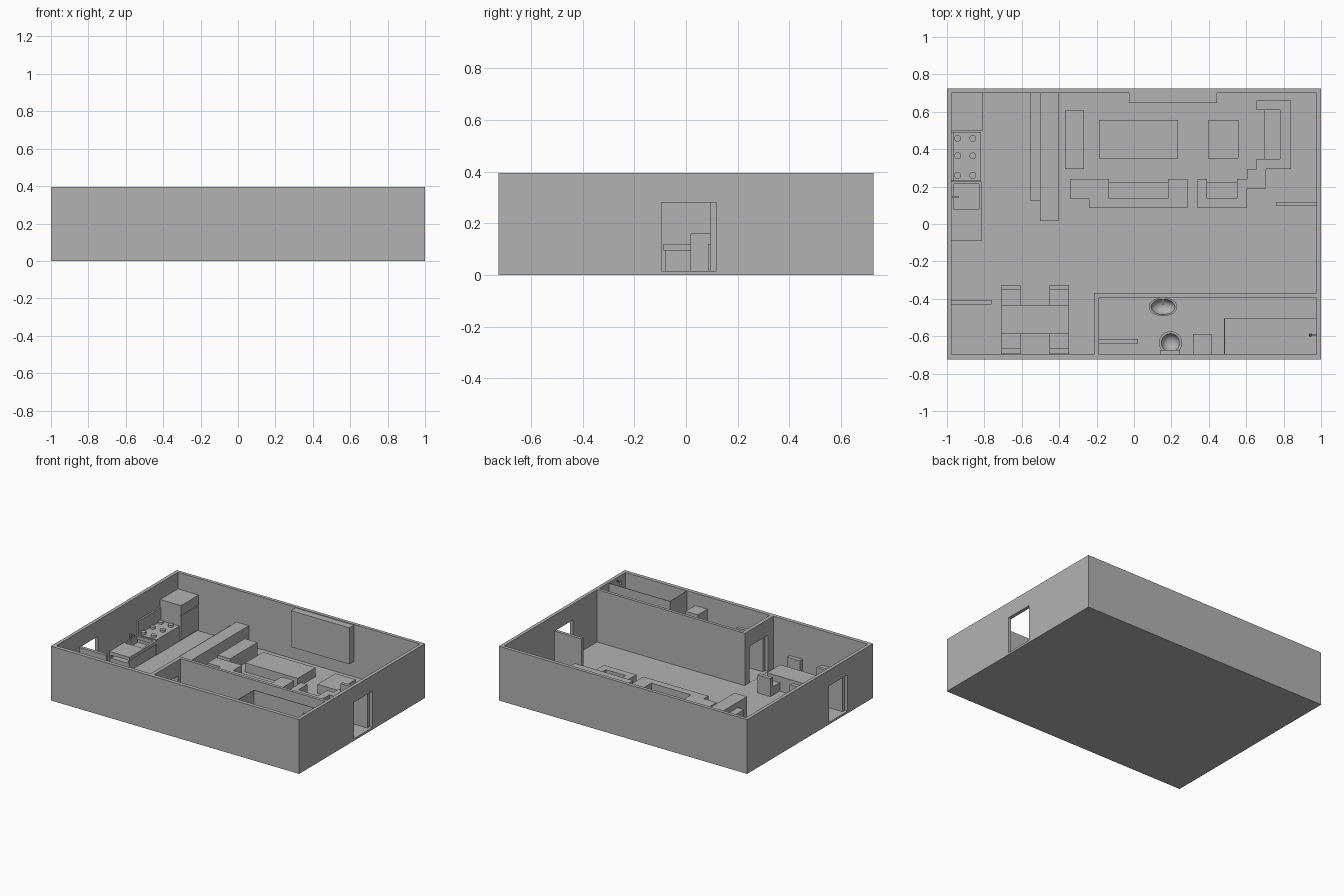
import bpy, bmesh, math
from mathutils import Vector

cube = bpy.data.objects.get("Cube")
if cube:
    bpy.data.objects.remove(cube, do_unlink=True)

grey = bpy.data.materials.new("plain grey")
grey.use_nodes = True
COL = (0.45, 0.45, 0.45, 1)
grey.diffuse_color = COL
grey.node_tree.nodes["Principled BSDF"].inputs["Base Color"].default_value = COL

FLOOR, TOP = 0.014, 0.395


def finish(name, bm, smooth=False):
    bmesh.ops.recalc_face_normals(bm, faces=bm.faces)
    me = bpy.data.meshes.new(name)
    bm.to_mesh(me)
    bm.free()
    ob = bpy.data.objects.new(name, me)
    bpy.context.collection.objects.link(ob)
    me.materials.append(grey)
    if smooth:
        bpy.ops.object.select_all(action='DESELECT')
        ob.select_set(True)
        bpy.context.view_layer.objects.active = ob
        bpy.ops.object.shade_smooth_by_angle(angle=math.radians(40))
    return ob


def add_box(bm, x0, x1, y0, y1, z0, z1):
    vs = bmesh.ops.create_cube(bm, size=1)["verts"]
    for v in vs:
        v.co = Vector(((x0 + x1) / 2 + v.co.x * (x1 - x0),
                       (y0 + y1) / 2 + v.co.y * (y1 - y0),
                       (z0 + z1) / 2 + v.co.z * (z1 - z0)))


def boxes(name, *dims):
    bm = bmesh.new()
    for d in dims:
        add_box(bm, *d)
    return finish(name, bm)


def cut(ob, *dims):
    """Subtract boxes from an object and discard the cutters."""
    for d in dims:
        c = boxes("cutter", d)
        c.hide_render = True
        m = ob.modifiers.new("cut", 'BOOLEAN')
        m.operation, m.solver, m.object = 'DIFFERENCE', 'EXACT', c
        bpy.context.view_layer.objects.active = ob
        bpy.ops.object.modifier_apply(modifier=m.name)
        bpy.data.objects.remove(c, do_unlink=True)


def lathe(name, cx, cy, profile, sx=1, sy=1, n=32):
    """Revolve (radius, z) points around a vertical axis, with oval scaling."""
    bm = bmesh.new()
    vs = [bm.verts.new((r, 0, z)) for r, z in profile]
    es = [bm.edges.new(p) for p in zip(vs, vs[1:])]
    bmesh.ops.spin(bm, geom=vs + es, cent=(0, 0, 0), axis=(0, 0, 1),
                   angle=math.tau, steps=n)
    bmesh.ops.remove_doubles(bm, verts=bm.verts, dist=1e-5)
    for v in bm.verts:
        v.co = Vector((cx + v.co.x * sx, cy + v.co.y * sy, v.co.z))
    return finish(name, bm, True)


def disc(name, x, y, r, z0, z1, n=20):
    return lathe(name, x, y, [(0, z0), (r, z0), (r, z1), (0, z1)], n=n)


# House shell: one block, hollowed into two rooms, with three doorways
shell = boxes("house_shell", (-1, 1, -0.725, 0.725, 0, TOP))
cut(shell,
    (-0.975, 0.975, -0.37, 0.70, FLOOR, 0.6),          # main room
    (-0.975, -0.215, -0.697, -0.36, FLOOR, 0.6),       # dining corner
    (-0.187, 0.975, -0.697, -0.392, FLOOR, 0.6),       # bathroom
    (0.95, 1.1, -0.095, 0.118, FLOOR + 0.001, 0.28),   # right doorway
    (-1.1, -0.95, -0.43, -0.217, FLOOR + 0.001, 0.28),   # left doorway
    (-0.25, -0.15, -0.638, -0.425, FLOOR + 0.001, 0.28))  # bathroom doorway

# Open door leaves
boxes("right_door", (0.76, 0.977, 0.095, 0.118, FLOOR, 0.28))
boxes("left_door", (-0.977, -0.763, -0.43, -0.407, FLOOR, 0.28))
boxes("bathroom_door", (-0.19, 0.022, -0.638, -0.615, FLOOR, 0.28))

# Kitchen run: fridge, stove, counter with basin
boxes("fridge", (-0.975, -0.817, 0.497, 0.70, FLOOR, 0.275),
      (-0.817, -0.807, 0.497, 0.70, FLOOR + 0.01, 0.195),
      (-0.817, -0.807, 0.497, 0.70, 0.203, 0.275))
boxes("stove", (-0.975, -0.817, 0.23, 0.492, FLOOR, 0.125),
      (-0.975, -0.963, 0.23, 0.492, 0.125, 0.222))
for x in (-0.943, -0.862):
    for y in (0.26, 0.365, 0.458):
        disc("burner", x, y, 0.018, 0.12, 0.14)
boxes("kitchen_cabinet", (-0.975, -0.82, -0.08, 0.225, FLOOR, 0.07),
      (-0.975, -0.966, -0.08, 0.225, 0.07, 0.1),
      (-0.828, -0.82, -0.08, 0.225, 0.07, 0.1))
worktop = boxes("worktop", (-0.975, -0.813, -0.087, 0.228, 0.095, 0.12))
cut(worktop, (-0.965, -0.829, 0.08, 0.215, 0.05, 0.2))
disc("tap_post", -0.968, 0.145, 0.006, 0.1, 0.16, 12)
boxes("tap_spout", (-0.968, -0.938, 0.14, 0.15, 0.152, 0.16))

# Breakfast bar with a lower shelf on the kitchen side
boxes("bar", (-0.503, -0.403, 0.017, 0.70, FLOOR, 0.16))
boxes("bar_shelf", (-0.555, -0.503, 0.123, 0.70, FLOOR, 0.12))

# Living room tables and bench
boxes("bench", (-0.37, -0.268, 0.293, 0.607, FLOOR, 0.11))
boxes("long_coffee_table", (-0.187, 0.235, 0.35, 0.557, FLOOR, 0.08))
boxes("square_coffee_table", (0.395, 0.56, 0.35, 0.557, FLOOR, 0.08))
boxes("wall_screen", (-0.028, 0.443, 0.648, 0.70, 0.125, 0.39))

# Sofas: back, two arms and a lower seat
SH, ST = 0.12, 0.065
boxes("long_sofa", (-0.24, 0.285, 0.085, 0.137, FLOOR, SH),
      (-0.343, -0.135, 0.137, 0.24, FLOOR, SH),
      (0.183, 0.285, 0.137, 0.24, FLOOR, SH),
      (-0.135, 0.183, 0.137, 0.222, FLOOR, ST))
boxes("short_sofa", (0.34, 0.603, 0.085, 0.137, FLOOR, SH),
      (0.34, 0.39, 0.137, 0.24, FLOOR, SH),
      (0.55, 0.603, 0.137, 0.24, FLOOR, SH),
      (0.39, 0.55, 0.137, 0.225, FLOOR, ST))
boxes("corner_table", (0.603, 0.707, 0.19, 0.293, FLOOR, SH))
boxes("side_sofa", (0.78, 0.84, 0.295, 0.66, FLOOR, SH),
      (0.655, 0.78, 0.295, 0.348, FLOOR, SH),
      (0.655, 0.78, 0.61, 0.66, FLOOR, SH),
      (0.695, 0.78, 0.348, 0.61, FLOOR, ST))

# Dining table with four chairs
boxes("dining_table", (-0.71, -0.348, -0.587, -0.433, FLOOR, 0.12))
for x0, x1 in ((-0.71, -0.607), (-0.452, -0.348)):
    boxes("back_chair", (x0, x1, -0.433, -0.354, FLOOR, 0.075),
          (x0, x1, -0.354, -0.326, FLOOR, 0.145))
    boxes("front_chair", (x0, x1, -0.666, -0.587, FLOOR, 0.075),
          (x0, x1, -0.695, -0.666, FLOOR, 0.145))

# Bathroom: washbasin, toilet, cabinet
lathe("washbasin", 0.155, -0.443,
      [(0, FLOOR), (0.035, FLOOR), (0.028, 0.08), (0.06, 0.105), (0.076, 0.145),
       (0.064, 0.145), (0.052, 0.118), (0.03, 0.105), (0, 0.102)], 1, 0.66)
boxes("washbasin_tap", (0.151, 0.161, -0.41, -0.402, 0.13, 0.17),
      (0.151, 0.161, -0.43, -0.402, 0.163, 0.17))
lathe("toilet_bowl", 0.195, -0.635,
      [(0, FLOOR), (0.04, FLOOR), (0.036, 0.04), (0.062, 0.08), (0.062, 0.09),
       (0.049, 0.09), (0.042, 0.068), (0.022, 0.052), (0, 0.05)])
boxes("toilet_tank", (0.14, 0.246, -0.697, -0.674, FLOOR, 0.15))
boxes("bathroom_cabinet", (0.315, 0.415, -0.697, -0.587, FLOOR, 0.305))

# Shower: thin screens in an L and a wall-mounted head
boxes("shower_screen", (0.482, 0.486, -0.697, -0.505, FLOOR, 0.39),
      (0.486, 0.975, -0.509, -0.505, FLOOR, 0.39))
boxes("shower_arm", (0.945, 0.977, -0.597, -0.591, 0.372, 0.378))
lathe("shower_head", 0.943, -0.594,
      [(0, 0.355), (0.009, 0.355), (0.004, 0.38), (0, 0.38)], n=16)
